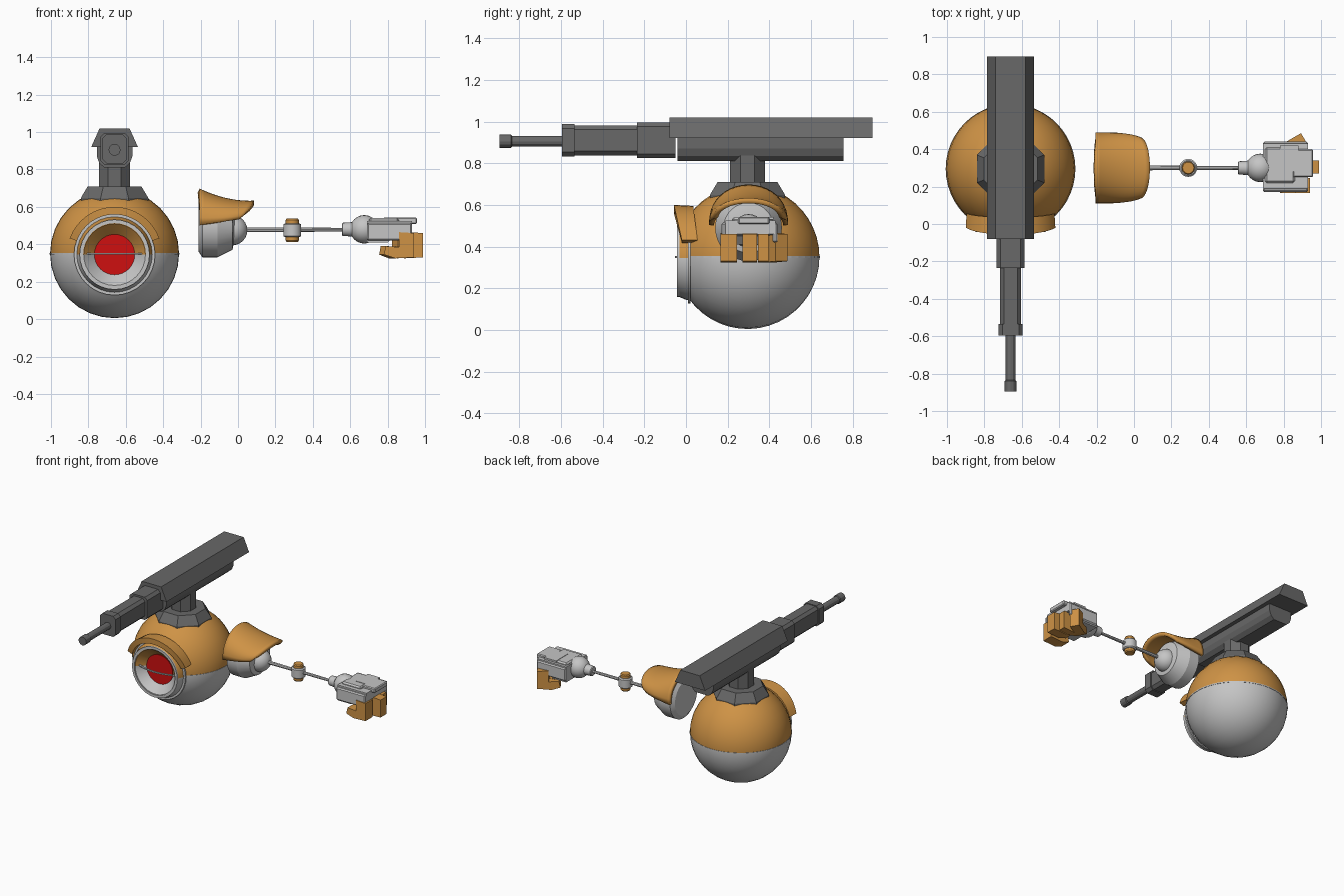
import bpy, bmesh
from math import cos, sin, pi, radians
from mathutils import Vector, Matrix

cube = bpy.data.objects.get("Cube")
if cube:
    bpy.data.objects.remove(cube)


def material(name, rgb):
    m = bpy.data.materials.new(name)
    m.use_nodes = True
    m.diffuse_color = (*rgb, 1)
    m.node_tree.nodes["Principled BSDF"].inputs["Base Color"].default_value = (*rgb, 1)
    return m


ORANGE = material("orange paint", (0.62, 0.29, 0.06))
LIGHT = material("light grey", (0.56, 0.56, 0.56))
DARK = material("dark grey metal", (0.14, 0.14, 0.14))
RED = material("red lens", (0.62, 0.005, 0.005))


def finish(name, bm, mats, smooth=None, rule=None):
    """Turn a bmesh into an object, colouring faces by an optional rule."""
    bmesh.ops.remove_doubles(bm, verts=bm.verts, dist=1e-5)
    bmesh.ops.recalc_face_normals(bm, faces=bm.faces)
    if rule:
        for f in bm.faces:
            f.material_index = rule(f.calc_center_median())
    me = bpy.data.meshes.new(name)
    bm.to_mesh(me)
    bm.free()
    for m in mats:
        me.materials.append(m)
    ob = bpy.data.objects.new(name, me)
    bpy.context.collection.objects.link(ob)
    if smooth:
        bpy.ops.object.select_all(action='DESELECT')
        ob.select_set(True)
        bpy.context.view_layer.objects.active = ob
        bpy.ops.object.shade_smooth_by_angle(angle=radians(smooth))
    return ob


def loft(name, rings, mats, caps=True, loop=False, wrap=True, smooth=None, rule=None):
    """Skin a list of rings; loop joins last ring to first, wrap closes each ring."""
    bm = bmesh.new()
    rows = [[bm.verts.new(p) for p in r] for r in rings]
    n = len(rows[0])
    pairs = list(zip(rows, rows[1:])) + ([(rows[-1], rows[0])] if loop else [])
    for a, b in pairs:
        for i in range(n if wrap else n - 1):
            j = (i + 1) % n
            bm.faces.new((a[i], a[j], b[j], b[i]))
    if caps and not loop:
        bm.faces.new(rows[0])
        bm.faces.new(rows[-1])
    return finish(name, bm, mats, smooth, rule)


def lathe(name, axis, centre, profile, mats, n=32, turn=0, **kw):
    """Revolve (offset, radius) pairs about an axis through centre."""
    def point(t, r, a):
        u, v = r * cos(a), r * sin(a)
        return Vector(centre) + Vector({'x': (t, u, v), 'y': (u, t, v), 'z': (u, v, t)}[axis])
    rings = [[point(t, r, 2 * pi * i / n + turn) for i in range(n)] for t, r in profile]
    return loft(name, rings, mats, **kw)


def prism(name, outline, y0, y1, mat, origin=(0, 0)):
    """Extrude an x-z outline along y."""
    rings = [[(origin[0] + x, y, origin[1] + z) for x, z in outline] for y in (y0, y1)]
    return loft(name, rings, [mat])


def mirrored(half):
    return half + [(-x, z) for x, z in reversed(half)]


def chamfered(w, h, c):
    return mirrored([(w - c, h), (w, h - c), (w, c - h), (w - c, -h)])


def box(name, lo, hi, mat, bevel=0.0):
    bm = bmesh.new()
    lo, hi = Vector(lo), Vector(hi)
    bmesh.ops.create_cube(bm, size=1, matrix=Matrix.Translation((lo + hi) / 2)
                          @ Matrix.Diagonal((*(hi - lo), 1)))
    if bevel:
        bmesh.ops.bevel(bm, geom=bm.edges[:], offset=bevel, segments=1, affect='EDGES')
    return finish(name, bm, [mat])


def ball(r, steps, a0, a1):
    """Arc profile for a sphere, angles measured from the negative axis end."""
    angles = [radians(a0 + (a1 - a0) * i / steps) for i in range(steps + 1)]
    return [(-r * cos(a), r * sin(a)) for a in angles]


# Round body, open at the front for the eye
BX, BY, BZ, R = -0.66, 0.295, 0.35, 0.345
two_tone = dict(mats=[ORANGE, LIGHT], smooth=40, rule=lambda c: 0 if c.z > BZ else 1)
lathe("body", 'y', (BX, BY, BZ), [(-0.24, 0.17)] + ball(R, 18, 35, 180), **two_tone)
lathe("body_seam", 'z', (BX, BY, BZ), [(-0.004, R - 0.01), (-0.004, R + 0.002),
      (0.004, R + 0.002), (0.004, R - 0.01)], [LIGHT], n=48, loop=True)

# Eye socket, rims and lens
EYE = (BX, 0, BZ - 0.005)
lathe("eye_socket", 'y', EYE, [(0.03, 0.205), (0, 0.2), (-0.035, 0.185), (-0.035, 0.165),
      (0.025, 0.105), (0.03, 0.105)], loop=True, **two_tone)
for name, y, inner, outer in (("outer_rim", 0.01, 0.19, 0.217), ("inner_rim", -0.042, 0.168, 0.187)):
    lathe(name, 'y', EYE, [(y, inner), (y, outer), (y + 0.012, outer), (y + 0.012, inner)],
          [LIGHT], loop=True, smooth=40)
lathe("eye_lens", 'y', EYE, [(0.017, 0.108), (0.03, 0.108)], [RED])

# Brow arching over the eye, leaning forward at the top
rings = []
for i in range(17):
    a = radians(20 + 140 * i / 16)
    lift = (sin(a) - sin(radians(20))) / (1 - sin(radians(20)))
    front = -0.02 - 0.038 * lift
    back = 0.055 - 0.02 * lift
    rings.append([(BX + r * cos(a), y, EYE[2] + r * sin(a)) for r, y in
                  ((0.255, front), (0.25, back), (0.215, back), (0.215, front))])
loft("brow", rings, [ORANGE], smooth=35)

# Turret neck and post
lathe("turret_collar", 'z', (BX, BY, 0), [(0.6, 0.195), (0.648, 0.195), (0.71, 0.155)],
      [DARK], n=8, turn=pi / 8)
lathe("turret_post", 'z', (BX, BY, 0), [(0.7, 0.09), (0.86, 0.09)], [DARK], n=8, turn=pi / 8)

# Cannon: housing, underbody and stepped barrel
prism("cannon_housing", mirrored([(0.08, 1.02), (0.125, 0.92)]), -0.08, 0.895, DARK, (BX, 0))
prism("cannon_underbody", mirrored([(0.095, 0.925), (0.095, 0.87), (0.082, 0.835), (0.055, 0.81)]),
      -0.04, 0.755, DARK, (BX, 0))
AIM = (BX, 0.91)
for name, w, h, y0, y1 in (("barrel_rear_collar", 0.074, 0.085, -0.235, -0.05),
                           ("barrel_sleeve", 0.056, 0.072, -0.54, -0.2),
                           ("barrel_front_collar", 0.064, 0.077, -0.595, -0.535)):
    prism(name, chamfered(w, h, 0.02), y0, y1, DARK, AIM)
lathe("barrel_tip", 'y', (BX, 0, 0.905), [(-0.895, 0.032), (-0.84, 0.032), (-0.835, 0.026),
      (-0.58, 0.026)], [DARK], n=12)

# Shoulder cup and ball joint
AY = 0.3
lathe("shoulder_cup", 'x', (0, AY, 0.49), [(-0.21, 0.13), (-0.19, 0.16), (-0.11, 0.16),
      (-0.03, 0.12), (-0.02, 0.075)], [LIGHT], smooth=25)
lathe("shoulder_ball", 'x', (-0.03, AY, 0.475), ball(0.08, 12, 0, 180), [LIGHT], n=24, smooth=40)

# Shoulder guard: arched shell with a swept, upturned lip
rings = []
for i in range(13):
    u = i / 12
    ring = []
    for j in range(21):
        a = pi * j / 20
        s = sin(a)
        x = -0.205 + u * (0.21 + 0.08 * s ** 0.6)
        height = 0.195 - 0.17 * u + 0.075 * u * u
        half = 0.19 - 0.022 * u ** 4
        ring.append((x, AY + half * cos(a), 0.503 + 0.03 * u + height * s ** 0.85))
    rings.append(ring)
guard = loft("shoulder_guard", rings, [ORANGE], caps=False, wrap=False, smooth=50)
shell = guard.modifiers.new("thickness", 'SOLIDIFY')
shell.thickness = 0.025
up = sum(p.normal.z for p in guard.data.polygons) > 0
shell.offset = -1 if up else 1

# Arm rod and elbow
lathe("arm_rod", 'x', (0, AY, 0.478), [(0.03, 0.013), (0.58, 0.01)], [LIGHT], n=8)
lathe("elbow_hub", 'z', (0.29, AY, 0.475), [(-0.037, 0.04), (-0.03, 0.048), (0.03, 0.048),
      (0.037, 0.04)], [LIGHT], n=20, smooth=30)
lathe("elbow_caps", 'z', (0.29, AY, 0.475), [(-0.062, 0.03), (-0.055, 0.035), (0.055, 0.035),
      (0.062, 0.03)], [ORANGE], n=20, smooth=30)

# Wrist and palm
lathe("wrist_sleeve", 'x', (0, AY, 0.48), [(0.555, 0.03), (0.56, 0.035), (0.63, 0.04)],
      [LIGHT], n=16, smooth=30)
lathe("wrist_ball", 'x', (0.675, AY, 0.48), ball(0.076, 12, 0, 180), [LIGHT], n=24, smooth=40)
palm = [(0.69, 0.525), (0.93, 0.525), (0.93, 0.46), (0.84, 0.45), (0.8, 0.41), (0.69, 0.41)]
prism("palm", palm, 0.19, 0.43, LIGHT)
for y in (0.17, 0.415):
    box("palm_side", (0.69, y, 0.42), (0.93, y + 0.025, 0.515), LIGHT, 0.008)
box("palm_back", (0.7, 0.22, 0.5), (0.86, 0.41, 0.54), LIGHT, 0.01)
box("hand_plate", (0.78, 0.28, 0.53), (0.88, 0.42, 0.543), LIGHT)
box("knuckle_guard", (0.85, 0.25, 0.508), (0.957, 0.4, 0.543), LIGHT, 0.006)

# Curled fingers; the outer one is splayed
finger = [(0, 0.46), (0, 0.33), (-0.1, 0.325), (-0.16, 0.345), (-0.15, 0.39),
          (-0.08, 0.385), (-0.08, 0.465)]
for name, tip, y0, y1, splay in (("inner_finger", 0.94, 0.165, 0.245, 0),
                                 ("long_finger", 0.99, 0.27, 0.34, 0),
                                 ("ring_finger", 0.95, 0.345, 0.395, 0),
                                 ("outer_finger", 0.92, 0.385, 0.45, 30)):
    ob = prism(name, finger, y0, y1, ORANGE, (tip, 0))
    pivot = Matrix.Translation((tip - 0.08, (y0 + y1) / 2, 0))
    ob.data.transform(pivot @ Matrix.Rotation(radians(splay), 4, 'Z') @ pivot.inverted())
